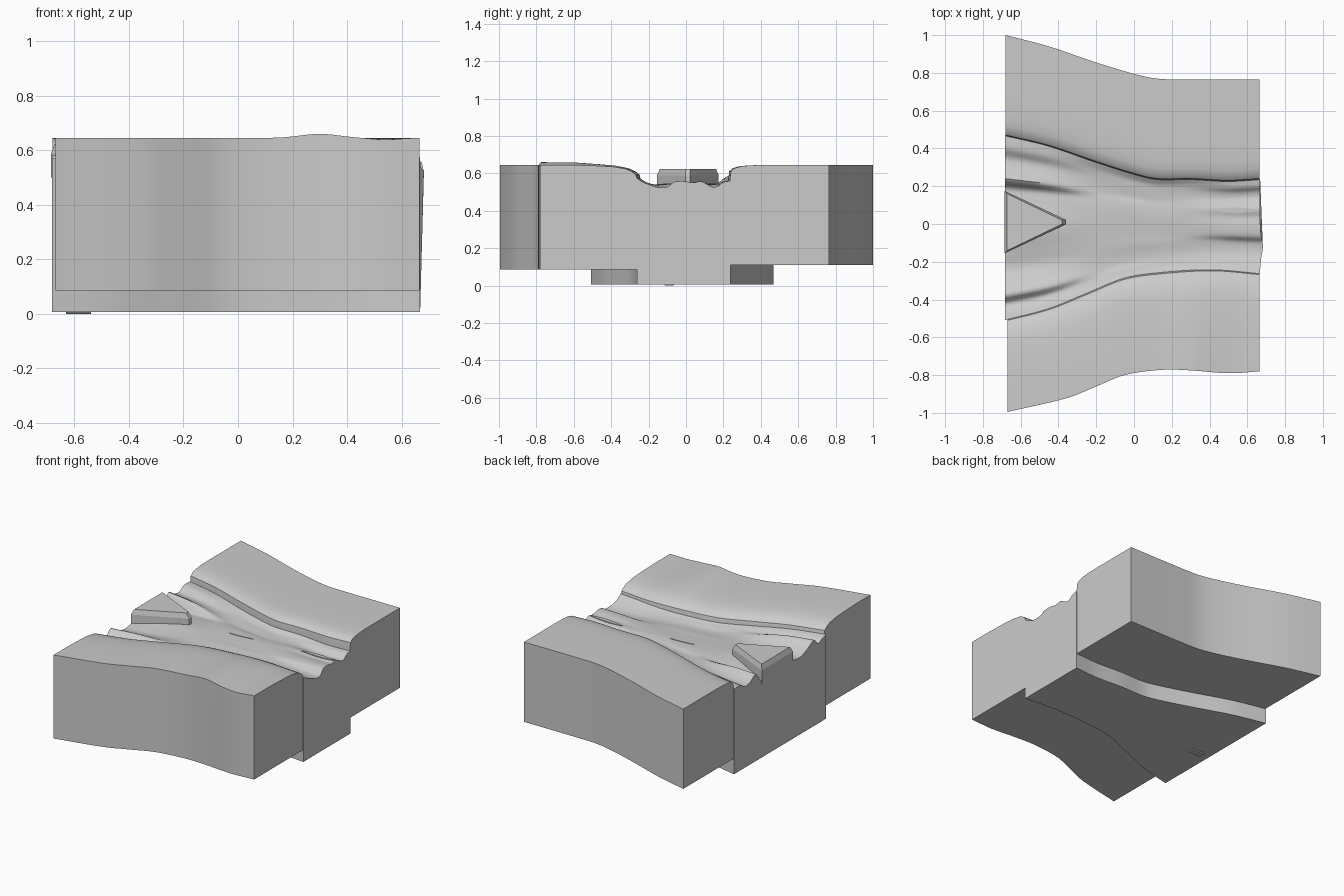
import bpy, bmesh, math

if "Cube" in bpy.data.objects:
    bpy.data.objects.remove(bpy.data.objects["Cube"])


def curve(points, x):
    """Smooth interpolation through (x, value) points."""
    p = points
    if x <= p[0][0]:
        return p[0][1]
    if x >= p[-1][0]:
        return p[-1][1]
    i = max(k for k in range(len(p) - 1) if p[k][0] <= x)

    def slope(k):
        a, b = p[max(k - 1, 0)], p[min(k + 1, len(p) - 1)]
        return (b[1] - a[1]) / (b[0] - a[0])
    h = p[i + 1][0] - p[i][0]
    t = (x - p[i][0]) / h
    return ((2*t**3 - 3*t*t + 1) * p[i][1] + (t**3 - 2*t*t + t) * h * slope(i)
            + (3*t*t - 2*t**3) * p[i + 1][1] + (t**3 - t*t) * h * slope(i + 1))


def loft(name, rings, angle=35):
    """Closed solid through matching rings of points."""
    bm = bmesh.new()
    rows = [[bm.verts.new(co) for co in ring] for ring in rings]
    n = len(rows[0])
    for a, b in zip(rows, rows[1:]):
        for j in range(n):
            k = (j + 1) % n
            bm.faces.new((a[j], a[k], b[k], b[j]))
    bm.faces.new(rows[0])
    bm.faces.new(rows[-1])
    bmesh.ops.recalc_face_normals(bm, faces=bm.faces)
    mesh = bpy.data.meshes.new(name)
    bm.to_mesh(mesh)
    bm.free()
    ob = bpy.data.objects.new(name, mesh)
    bpy.context.collection.objects.link(ob)
    bpy.ops.object.select_all(action='DESELECT')
    ob.select_set(True)
    bpy.context.view_layer.objects.active = ob
    bpy.ops.object.shade_smooth_by_angle(angle=math.radians(angle))
    return ob


def stations(a, b, n):
    return [a + (b - a) * i / n for i in range(n + 1)]


# Plan outlines of the two banks, as (x, y)
back_outer = [(-.68, 1), (-.45, .94), (-.2, .855), (0, .795), (.12, .77), (.25, .765), (.67, .765)]
back_inner = [(-.68, .465), (-.45, .41), (-.2, .325), (0, .262), (.12, .235), (.3, .235), (.5, .225), (.67, .235)]
front_outer = [(-.67, -.995), (-.35, -.92), (-.2, -.86), (-.05, -.8), (.15, -.772), (.3, -.775), (.5, -.79), (.67, -.78)]
front_inner = [(-.68, -.505), (-.45, -.445), (-.25, -.365), (-.05, -.285), (.15, -.255), (.42, -.24), (.67, -.26)]

# Bank tops, as (distance from the inner edge, z)
back_top = [(0, .565), (.006, .612), (.025, .628), (.06, .638), (.11, .643), (.2, .645), (.35, .645)]
front_top = [(0, .56), (.008, .592), (.03, .61), (.06, .624), (.13, .636), (.22, .641), (.35, .645)]


def swell(x):
    return .015 * math.exp(-((x - .3) / .1) ** 2) - .006 * math.exp(-((x - .54) / .07) ** 2)


def bank(name, x0, outer, inner, top, bottom, side, bump):
    rings = []
    for x in stations(x0, .665, 54):
        yi, yo = curve(inner, x), curve(outer, x)
        ring = [(x, yi, bottom)]
        ring += [(x, yi + side * d, z + bump * swell(x) * d / .4) for d, z in top]
        ring += [(x, yo, .645 + bump * swell(x)), (x, yo, bottom)]
        rings.append(ring)
    loft(name, rings)


bank("back_bank", -.68, back_outer, back_inner, back_top, .11, 1, 0)
bank("front_bank", -.67, front_outer, front_inner, front_top, .085, -1, 1)

# River bed cross-sections upstream, midway and downstream: (t across, z)
upstream = [(0, .57), (.04, .56), (.09, .54), (.13, .583), (.2, .55), (.28, .522), (.36, .53), (.5, .55),
            (.67, .53), (.72, .53), (.76, .59), (.82, .56), (.88, .548), (.93, .575), (1, .575)]
midway = [(0, .565), (.08, .55), (.2, .54), (.35, .545), (.5, .55), (.65, .55), (.8, .542), (.93, .55), (1, .57)]
downstream = [(0, .575), (.06, .555), (.13, .54), (.22, .526), (.33, .528), (.39, .553), (.5, .558), (.6, .55),
              (.68, .557), (.74, .545), (.8, .528), (.87, .532), (.92, .552), (1, .56)]


def bed(x, t):
    a, b, c = (curve(p, t) for p in (upstream, midway, downstream))
    return curve([(-.68, a), (-.5, a * .85 + b * .15), (-.2, b), (.25, b), (.55, c), (.67, c)], x)


rings = []
for x in stations(-.683, .668, 54):
    y0, y1 = curve(front_inner, x) - .003, curve(back_inner, x) + .003
    ring = [(x, y0, .006)]
    for i in range(61):
        t = i / 60
        y = y0 + (y1 - y0) * t
        lip = .014 * math.exp(-((y + .12) / .06) ** 2) if x > .66 else 0
        ring.append((x + lip, y, bed(x, t)))
    ring.append((x, y1, .006))
    rings.append(ring)
loft("river_bed", rings, 50)

# Wedge-shaped pier in the upstream channel
def wedge(z, inset):
    k = 1 - inset * 4
    return [(-.685 + inset * .6, .01 + .165 * k, z), (-.36 - inset, .01 + .012 * k, z),
            (-.36 - inset, .01 - .012 * k, z), (-.685 + inset * .6, .01 - .165 * k, z)]


loft("pier_wedge", [wedge(.5, 0), wedge(.59, 0), wedge(.623, .022)], 15)


# Thin streaks lying along the current
def streak(name, x0, x1, y0, y1, width):
    rings = []
    for s in stations(0, 1, 8):
        x, y = x0 + (x1 - x0) * s, y0 + (y1 - y0) * s
        w = width * (.25 + .75 * math.sin(math.pi * s))
        t = (y - curve(front_inner, x)) / (curve(back_inner, x) - curve(front_inner, x))
        z = bed(x, t) + .003
        rings.append([(x, y - w, z - .02), (x, y - w, z), (x, y + w, z), (x, y + w, z - .02)])
    loft(name, rings)


streak("middle_streak", -.09, .08, .038, .05, .007)
streak("downstream_streak", .42, .66, .075, .07, .014)

# Small foot under the bed
loft("bed_foot", [[(x, -.13, .02), (x, -.11, 0), (x, -.07, 0), (x, -.05, .02)] for x in (-.63, -.54)])
